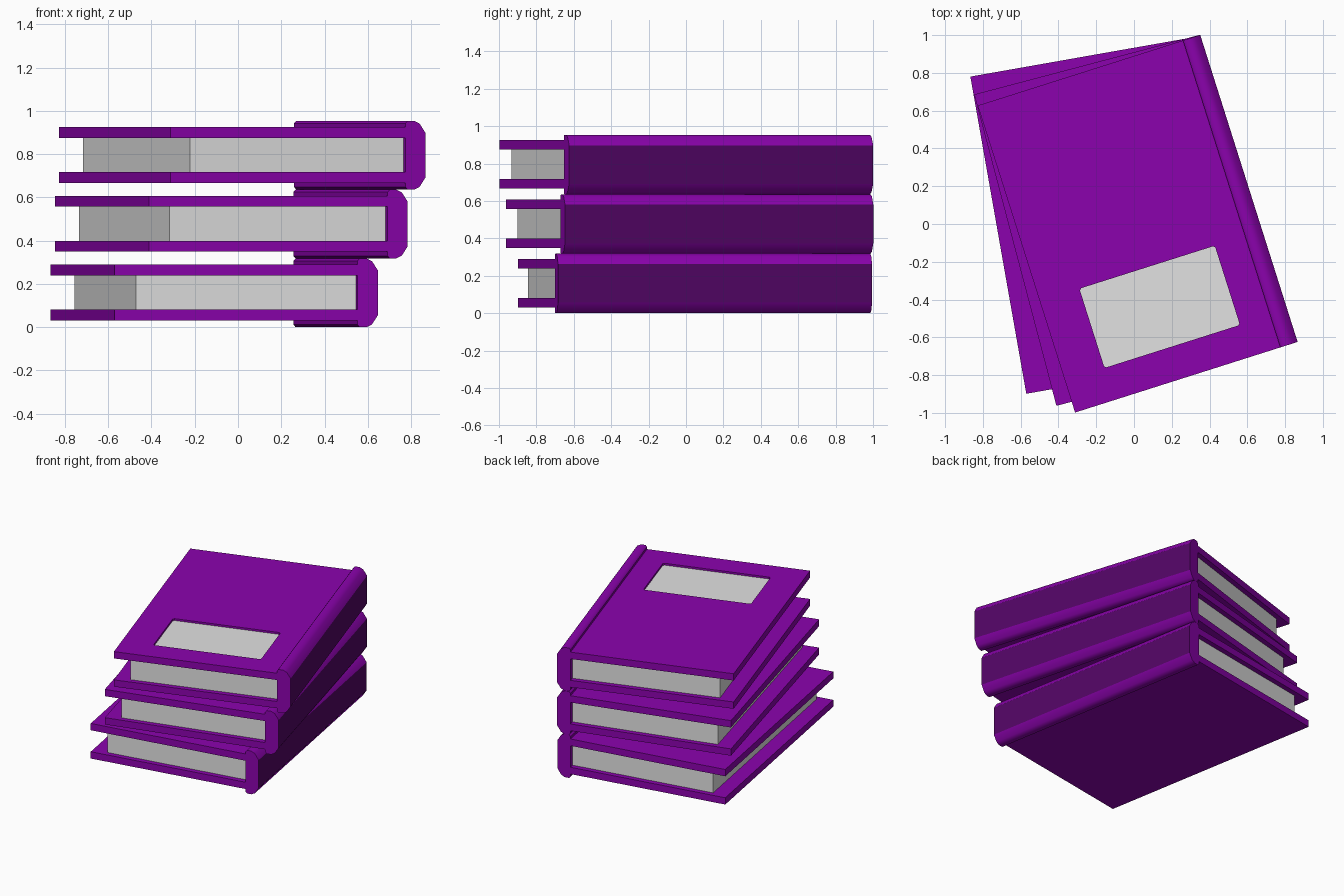
import bpy, bmesh, math
from mathutils import Vector

if "Cube" in bpy.data.objects:
    bpy.data.objects.remove(bpy.data.objects["Cube"])

W, L, PITCH = 1.23, 1.705, 0.318      # book width, length, stacking height
LIP, THICK = 0.09, 0.05               # spine width, cover thickness


def material(name, rgb):
    m = bpy.data.materials.new(name)
    m.diffuse_color = (*rgb, 1)
    m.use_nodes = True
    m.node_tree.nodes["Principled BSDF"].inputs["Base Color"].default_value = m.diffuse_color
    return m


purple = material("purple cloth", (0.26, 0.0008, 0.42))
dark = material("dark purple spine", (0.085, 0.0015, 0.13))
paper = material("grey paper", (0.76, 0.76, 0.76))


def finish(name, bm, mats, loc, angle):
    bmesh.ops.recalc_face_normals(bm, faces=bm.faces)
    me = bpy.data.meshes.new(name)
    bm.to_mesh(me)
    bm.free()
    for m in mats:
        me.materials.append(m)
    ob = bpy.data.objects.new(name, me)
    ob.location = loc
    ob.rotation_euler.z = angle
    bpy.context.collection.objects.link(ob)


def box(x0, x1, y0, y1, z0, z1):
    bm = bmesh.new()
    bmesh.ops.create_cube(bm, size=1)
    for v in bm.verts:
        v.co = Vector((x1 if v.co.x > 0 else x0,
                       y1 if v.co.y > 0 else y0,
                       z1 if v.co.z > 0 else z0))
    return bm


def cut_label(bm, x0, x1, y0, y1, depth):
    """Sink a rectangular label with clipped corners into the top face."""
    top_z = max(v.co.z for v in bm.verts)
    top = max(bm.faces, key=lambda f: f.calc_center_median().z)
    bmesh.ops.inset_individual(bm, faces=[top], thickness=0.1)
    mid = top.calc_center_median()
    for v in top.verts:
        v.co.x = x1 if v.co.x > mid.x else x0
        v.co.y = y1 if v.co.y > mid.y else y0
    bmesh.ops.inset_individual(bm, faces=[top], thickness=0.0)
    for v in top.verts:
        v.co.z = top_z - depth
    walls = [e for v in top.verts for e in v.link_edges if e not in top.edges[:]]
    bmesh.ops.bevel(bm, geom=walls, offset=0.01, segments=1, affect='EDGES')
    for f in bm.faces:
        z = f.calc_center_median().z
        if abs(f.normal.z) > 0.9 and abs(z - (top_z - depth)) < 1e-4:
            f.material_index = 1


def spine():
    """Rounded slab profile extruded along the book, with a dark flat back."""
    half = [(-LIP, 0.012), (-0.08, 0.0), (-0.048, 0.0), (-0.022, 0.013), (0.006, 0.056)]
    prof = half + [(x, PITCH - z) for x, z in reversed(half)]
    bm = bmesh.new()
    face = bm.faces.new([bm.verts.new((x, 0, z)) for x, z in prof])
    ext = bmesh.ops.extrude_face_region(bm, geom=[face])
    for v in ext["geom"]:
        if isinstance(v, bmesh.types.BMVert):
            v.co.y = -L
    bmesh.ops.holes_fill(bm, edges=[e for e in bm.edges if e.is_boundary], sides=0)
    bmesh.ops.recalc_face_normals(bm, faces=bm.faces)
    bm.normal_update()
    for f in bm.faces:
        f.smooth = abs(f.normal.y) < 0.5 and abs(f.normal.x) < 0.99
        if f.normal.x > 0.99:
            f.material_index = 1
    # keep the ends, inner edges and dark flat crisp
    for e in bm.edges:
        e.smooth = all(f.smooth for f in e.link_faces)
    return bm


def book(label, loc, degrees):
    a = math.radians(degrees)
    finish(label + "_spine", spine(), [purple, dark], loc, a)
    finish(label + "_lower_cover", box(-W, -LIP, -L, 0, 0.031, 0.031 + THICK),
           [purple], loc, a)
    upper = box(-W, -LIP, -L, 0, PITCH - 0.029 - THICK, PITCH - 0.029)
    cut_label(upper, -1.01, -0.258, -L + 0.178, -L + 0.618, 0.014)
    finish(label + "_upper_cover", upper, [purple, paper], loc, a)
    finish(label + "_pages",
           box(-W + 0.106, -LIP, -L + 0.036, -0.036, 0.031 + THICK, PITCH - 0.029 - THICK),
           [paper], loc, a)


# three books fanned around the back end of their spines
book("bottom_book", (0.345, 0.994, 0), 10)
book("middle_book", (0.343, 1.0, PITCH), 14.8)
book("top_book", (0.345, 0.999, 2 * PITCH), 17.6)
